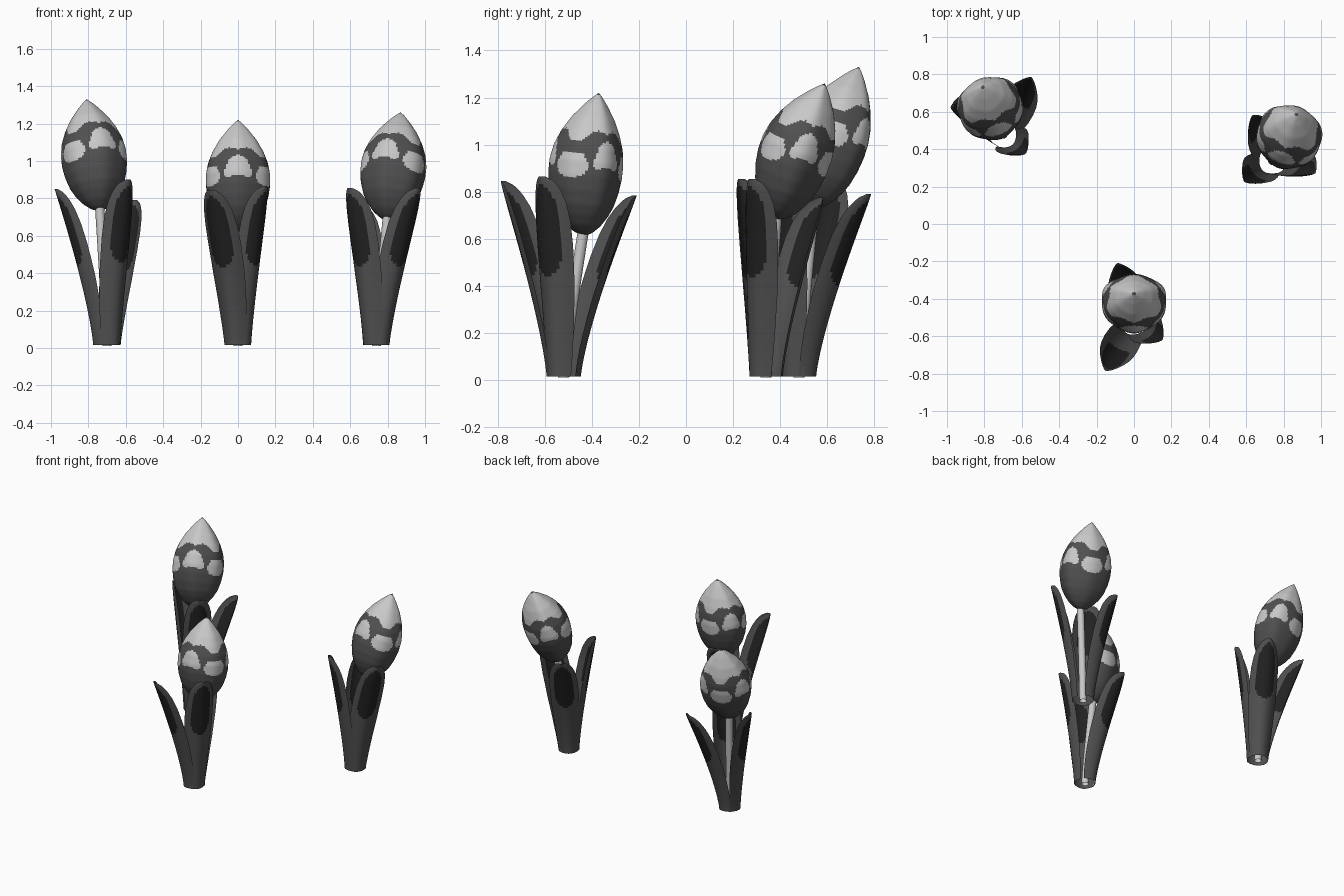
import bpy, bmesh, math
from mathutils import Vector

if "Cube" in bpy.data.objects:
    bpy.data.objects.remove(bpy.data.objects["Cube"])


def mat(name, v):
    m = bpy.data.materials.new(name)
    m.diffuse_color = (v, v, v, 1)
    m.use_nodes = True
    m.node_tree.nodes["Principled BSDF"].inputs["Base Color"].default_value = m.diffuse_color
    return m


LIGHT = mat("pale grey", 0.58)
DARK = mat("dark grey", 0.08)
BLACK = mat("near black", 0.016)


def lerp(table, x):
    for (a, fa), (b, fb) in zip(table, table[1:]):
        if x <= b:
            return fa + (fb - fa) * (x - a) / (b - a)
    return table[-1][1]


def grid_object(name, nu, nv, point, pick, mats, wrap=False):
    """Surface from point(u, v); pick(u, v) gives each face its material."""
    bm = bmesh.new()
    cols = nu if wrap else nu + 1
    rows = [[bm.verts.new(point(i / nu, j / nv)) for i in range(cols)]
            for j in range(nv + 1)]
    for j in range(nv):
        for i in range(nu):
            k = (i + 1) % cols
            f = bm.faces.new((rows[j][i], rows[j][k], rows[j + 1][k], rows[j + 1][i]))
            f.material_index = pick((i + .5) / nu, (j + .5) / nv)
            f.smooth = True
    bmesh.ops.remove_doubles(bm, verts=bm.verts, dist=1e-5)
    me = bpy.data.meshes.new(name)
    bm.to_mesh(me)
    bm.free()
    for m in mats:
        me.materials.append(m)
    ob = bpy.data.objects.new(name, me)
    bpy.context.collection.objects.link(ob)
    return ob


# bloom: egg-shaped bud along a leaning axis, flatter on the side it leans to
BLOOM = [(0, 0), (.03, .045), (.08, .085), (.15, .12), (.22, .145), (.32, .165),
         (.42, .175), (.52, .175), (.62, .163), (.72, .138), (.82, .102),
         (.92, .052), (.97, .022), (1, 0)]


def bloom(name, bottom, top):
    b, t = Vector(bottom), Vector(top)
    axis = t - b
    n = axis.normalized()
    ex = Vector((axis.y, -axis.x, 0)).normalized()
    ey = n.cross(ex)

    def point(u, v):
        a = u * math.tau
        r = lerp(BLOOM, v) * (1 + .02 * math.cos(6 * (a + math.pi / 2)))
        s = math.sin(a)
        return b + axis * v + ex * r * math.cos(a) + ey * r * s * (.76 if s > 0 else 1)

    def pick(u, v):
        a = u * math.tau + math.pi / 2
        alt = math.cos(3 * a)           # +1 on inner petals, -1 on outer ones
        if v > .985:
            return 1
        # pale cap with a lobed border
        if v > .685 + .035 * alt + .022 * (1 - math.cos(6 * a)):
            return 0
        # pale patch on each petal, narrower towards the top
        d = ((a / (math.tau / 6) + .5) % 1 - .5) * 60
        h = (v - .53 - .045 * alt) / .09
        return 0 if abs(d / (24 - 6 * h)) ** 3 + abs(h) ** 3 < 1 else 1

    grid_object(name, 96, 70, point, pick, [LIGHT, DARK], True)


# leaf: cupped blade bending outward, dark patch near the tip
WIDTH = [(0, .066), (.2, .08), (.45, .094), (.65, .098), (.78, .095), (.87, .085),
         (.93, .07), (.97, .052), (.99, .036), (1, .018)]


def leaf(name, centre, tip, az):
    az = math.radians(az)
    out = Vector((math.cos(az), math.sin(az), 0))
    side = Vector((-out.y, out.x, 0))
    base = Vector((*centre, .015)) + out * .075
    tip = Vector(tip)

    def point(u, v):
        w = 2 * u - 1
        p = base.lerp(tip, v ** 1.3)
        p.z = base.z + (tip.z - base.z) * v
        hw = lerp(WIDTH, v)
        cup = .055
        return p + side * w * hw - out * cup * w * w * hw / .08

    def pick(u, v):
        w = 2 * u - 1
        return 1 if abs(w / .72) ** 3 + abs((v - .73) / .225) ** 3 < 1 else 0

    grid_object(name, 18, 54, point, pick, [DARK, BLACK])


# stem: thin tube
def stem(name, centre, top):
    b, t = Vector((*centre, .01)), Vector(top)

    def point(u, v):
        p = b.lerp(t, v ** 1.2)
        p.z = b.z + (t.z + .03 - b.z) * v
        a = u * math.tau
        return p + Vector((math.cos(a), math.sin(a), 0)) * .025

    grid_object(name, 10, 8, point, lambda u, v: 0, [LIGHT], True)


# three plants: base, bloom bottom and tip, then leaf tips with facing angle
PLANTS = {
    "left": ((-.70, .48), (-.74, .545, .73), (-.81, .735, 1.33),
             [((-.98, .62, .85), 192), ((-.58, .375, .90), 310), ((-.55, .785, .79), 66)]),
    "front": ((0, -.52), (0, -.435, .61), (0, -.37, 1.22),
              [((-.152, -.785, .845), 243), ((.152, -.62, .865), 320), ((-.09, -.21, .785), 110)]),
    "right": ((.74, .34), (.80, .385, .68), (.87, .59, 1.26),
              [((.59, .225, .855), 228), ((.968, .27, .855), 312), ((.632, .58, .775), 126)]),
}
for name, (c, bottom, top, leaves) in PLANTS.items():
    stem(name + "_stem", c, bottom)
    bloom(name + "_bloom", bottom, top)
    for i, (tip, az) in enumerate(leaves):
        leaf(f"{name}_leaf_{i + 1}", c, tip, az)
